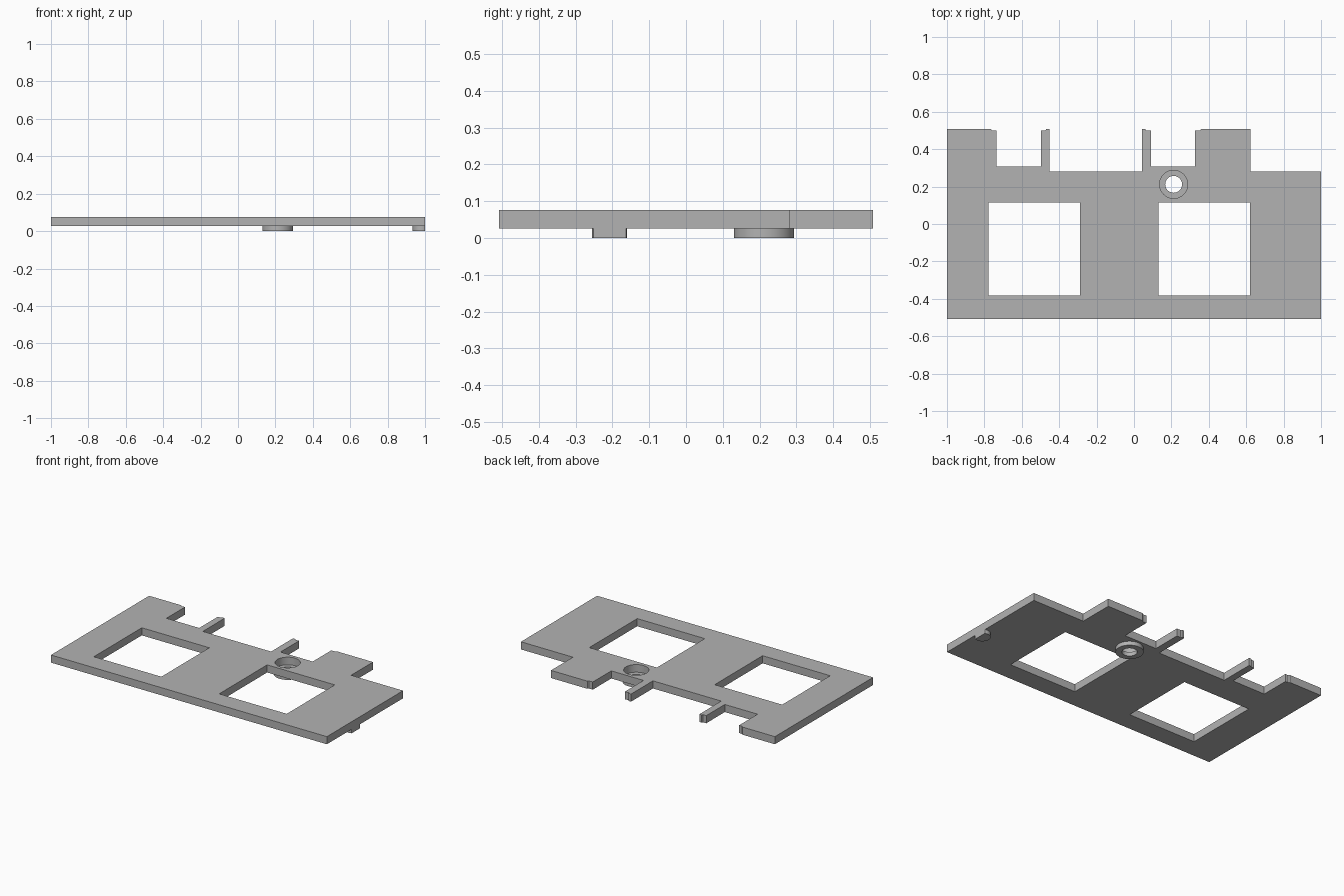
import bpy
import bmesh
from math import cos, sin, pi, radians

cube = bpy.data.objects.get("Cube")
if cube:
    bpy.data.objects.remove(cube, do_unlink=True)

grey = bpy.data.materials.new("matte_grey")
grey.use_nodes = True
colour = (0.45, 0.45, 0.45, 1)
grey.diffuse_color = colour
grey.node_tree.nodes["Principled BSDF"].inputs["Base Color"].default_value = colour

BOTTOM, TOP = 0.026, 0.076      # plate faces
BACK, NOTCH, STEP = 0.508, 0.308, 0.281
TIP = 0.5                       # lowered corners of the tabs


def rect(x0, x1, y0, y1):
    return [(x0, y0), (x1, y0), (x1, y1), (x0, y1)]


def arc(x, y, r, start=0, end=2 * pi, n=64):
    return [(x + r * cos(start + (end - start) * i / n),
             y + r * sin(start + (end - start) * i / n)) for i in range(n)]


def slab(name, loops, z0, z1):
    """Extrude an outline (first loop) with holes (other loops) from z0 to z1."""
    curve = bpy.data.curves.new(name, "CURVE")
    curve.dimensions = "2D"
    curve.fill_mode = "BOTH"
    curve.extrude = (z1 - z0) / 2
    for loop in loops:
        spline = curve.splines.new("POLY")
        spline.points.add(len(loop) - 1)
        for point, (x, y) in zip(spline.points, loop):
            point.co = (x, y, 0, 1)
        spline.use_cyclic_u = True
    obj = bpy.data.objects.new(name, curve)
    bpy.context.collection.objects.link(obj)
    bpy.ops.object.select_all(action="DESELECT")
    obj.select_set(True)
    bpy.context.view_layer.objects.active = obj
    bpy.ops.object.convert(target="MESH")
    obj = bpy.context.object
    # Weld caps to walls and lift into place
    bm = bmesh.new()
    bm.from_mesh(obj.data)
    bmesh.ops.remove_doubles(bm, verts=bm.verts, dist=0.0002)
    bmesh.ops.recalc_face_normals(bm, faces=bm.faces)
    bmesh.ops.translate(bm, verts=bm.verts, vec=(0, 0, (z0 + z1) / 2))
    bm.to_mesh(obj.data)
    bm.free()
    obj.data.materials.clear()
    obj.data.materials.append(grey)
    bpy.ops.object.shade_smooth_by_angle(angle=radians(30))
    return obj


# Plate outline, with tabs and thin fingers along the back edge
outline = [
    (-1, -BACK), (1, -BACK), (1, STEP), (0.623, STEP), (0.623, BACK),
    (0.36, BACK), (0.352, TIP), (0.326, TIP), (0.326, NOTCH),
    (0.092, NOTCH), (0.092, TIP), (0.064, TIP), (0.06, BACK), (0.043, BACK),
    (0.043, STEP), (-0.452, STEP), (-0.452, BACK), (-0.469, BACK),
    (-0.473, TIP), (-0.497, TIP), (-0.497, NOTCH), (-0.735, NOTCH),
    (-0.735, TIP), (-0.757, TIP), (-0.765, BACK), (-1, BACK)]
windows = [rect(x, x + 0.49, -0.382, 0.115) for x in (-0.778, 0.131)]
HX, HY = 0.212, 0.212
slab("plate", [outline, *windows, arc(HX, HY, 0.075)], BOTTOM, TOP)

# Ring boss under the plate, forming the floor of the counterbored hole
slab("ring_boss", [arc(HX, HY, 0.082), arc(HX, HY, 0.045)], 0, BOTTOM)

# Rounded foot, trimmed flush with the side of the plate
foot = arc(0.982, -0.208, 0.048, radians(68), radians(292), 32)
foot += [(1, -0.252), (1, -0.164)]
slab("edge_foot", [foot], 0, BOTTOM)
